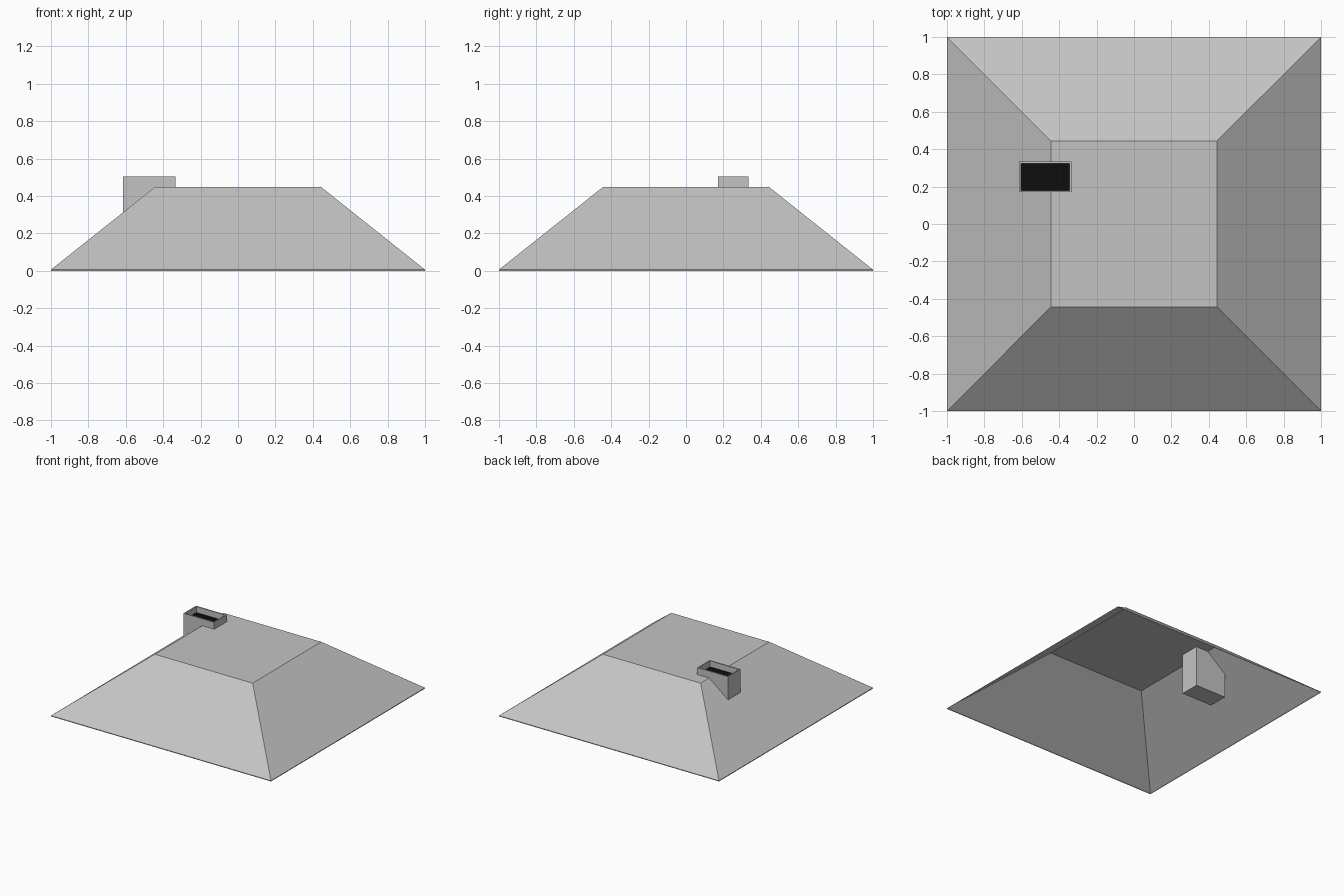
import bpy, bmesh
from mathutils import Matrix, Vector

cube = bpy.data.objects.get("Cube")
if cube:
    bpy.data.objects.remove(cube, do_unlink=True)


def make_material(name, value):
    mat = bpy.data.materials.new(name)
    mat.use_nodes = True
    color = (value, value, value, 1)
    mat.diffuse_color = color
    mat.node_tree.nodes["Principled BSDF"].inputs["Base Color"].default_value = color
    return mat


def make_object(name, bm, *materials):
    mesh = bpy.data.meshes.new(name)
    bm.to_mesh(mesh)
    bm.free()
    for mat in materials:
        mesh.materials.append(mat)
    obj = bpy.data.objects.new(name, mesh)
    bpy.context.collection.objects.link(obj)
    return obj


grey = make_material("light grey", 0.55)
black = make_material("soot black", 0.004)

# Roof: open-bottomed sheet with a thin eave lip, four slopes and a flat top
bm = bmesh.new()
rings = []
for half, z in ((1, 0), (1, 0.006), (0.445, 0.447)):
    rings.append([bm.verts.new((sx * half, sy * half, z))
                  for sx, sy in ((-1, -1), (1, -1), (1, 1), (-1, 1))])
for low, high in zip(rings, rings[1:]):
    for i in range(4):
        j = (i + 1) % 4
        bm.faces.new((low[i], low[j], high[j], high[i]))
bm.faces.new(rings[-1])
make_object("roof", bm, grey)

# Chimney: box reaching below the slope, with a recessed dark flue on top
low, high = Vector((-0.615, 0.17, 0.112)), Vector((-0.335, 0.333, 0.503))
size = high - low
bm = bmesh.new()
bmesh.ops.create_cube(bm, size=1, matrix=Matrix.Translation((low + high) / 2)
                      @ Matrix.Diagonal((*size, 1)))
bm.normal_update()
top = max(bm.faces, key=lambda f: f.normal.z)
bmesh.ops.inset_region(bm, faces=[top], thickness=0.014)
flue = bmesh.ops.extrude_discrete_faces(bm, faces=[top])["faces"][0]
rim = {v for e in flue.edges for v in e.verts}
bmesh.ops.translate(bm, verts=list(rim), vec=(0, 0, -0.049))
flue.material_index = 1
make_object("chimney", bm, grey, black)
